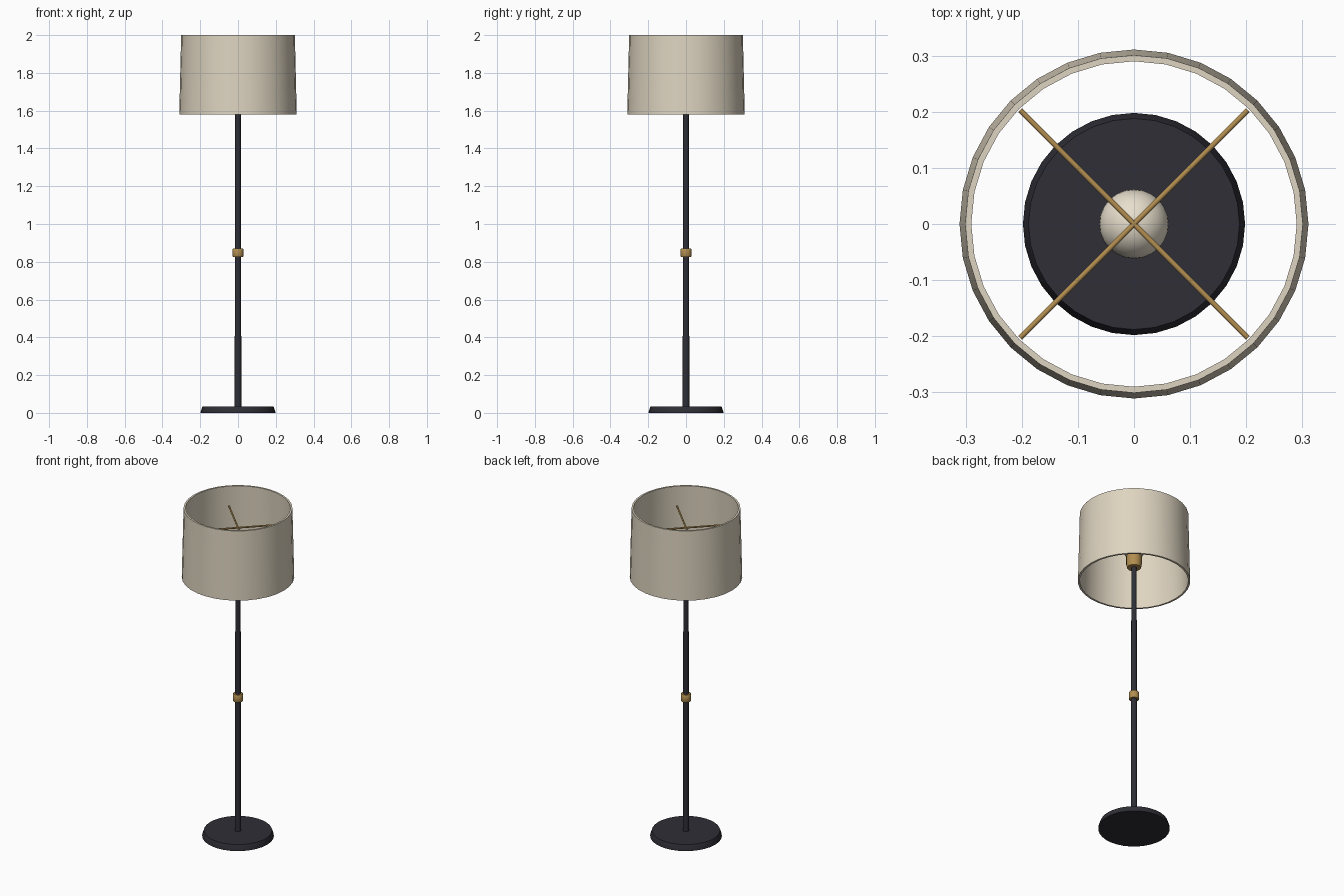
import bpy, bmesh, math
from mathutils import Matrix

if "Cube" in bpy.data.objects:
    bpy.data.objects.remove(bpy.data.objects["Cube"])


def material(name, rgb):
    lin = [c / 255 / 12.92 if c < 11 else ((c / 255 + 0.055) / 1.055) ** 2.4 for c in rgb]
    m = bpy.data.materials.new(name)
    m.diffuse_color = (*lin, 1)
    m.use_nodes = True
    m.node_tree.nodes["Principled BSDF"].inputs["Base Color"].default_value = m.diffuse_color
    return m


LINEN = material("linen", (222, 212, 192))
BULB = material("warm glass", (235, 226, 208))
BRASS = material("brass", (178, 142, 80))
BLACK = material("charcoal metal", (46, 46, 54))


def finish(name, bm, mat, angle=35):
    bmesh.ops.recalc_face_normals(bm, faces=bm.faces)
    mesh = bpy.data.meshes.new(name)
    bm.to_mesh(mesh)
    bm.free()
    mesh.materials.append(mat)
    ob = bpy.data.objects.new(name, mesh)
    bpy.context.collection.objects.link(ob)
    bpy.ops.object.select_all(action='DESELECT')
    ob.select_set(True)
    bpy.context.view_layer.objects.active = ob
    bpy.ops.object.shade_smooth_by_angle(angle=math.radians(angle))
    return ob


def lathe(name, profile, mat, sides=32, closed=False):
    """Revolve (radius, height) points round z; open profiles get capped ends."""
    bm = bmesh.new()
    rings = [[bm.verts.new((r * math.cos(2 * math.pi * i / sides),
                            r * math.sin(2 * math.pi * i / sides), z))
              for i in range(sides)] for r, z in profile]
    pairs = list(zip(rings, rings[1:]))
    if closed:
        pairs.append((rings[-1], rings[0]))
    else:
        bm.faces.new(rings[0])
        bm.faces.new(rings[-1])
    for a, b in pairs:
        for i in range(sides):
            j = (i + 1) % sides
            bm.faces.new((a[i], a[j], b[j], b[i]))
    return finish(name, bm, mat)


# Weighted foot and slightly tapering pole
lathe("base", [(0.198, 0), (0.198, 0.006), (0.188, 0.035)], BLACK)
lathe("pole", [(0.018, 0.03), (0.0145, 1.69)], BLACK, 16)

# Brass joint ring halfway up, and bulb socket
lathe("pole_collar", [(0.026, 0.825), (0.029, 0.83), (0.029, 0.865), (0.026, 0.87)], BRASS, 24)
lathe("socket", [(0.038, 1.665), (0.043, 1.685), (0.043, 1.735)], BRASS, 24)

# Round bulb
bm = bmesh.new()
bmesh.ops.create_uvsphere(bm, u_segments=24, v_segments=16, radius=0.062,
                          matrix=Matrix.Translation((0, 0, 1.785)))
finish("bulb", bm, BULB)

# Open drum shade with wall thickness
lathe("shade", [(0.311, 1.58), (0.301, 2.0), (0.290, 2.0), (0.300, 1.58)], LINEN, closed=True)

# Two crossed brass rods holding the shade
for k, yaw in enumerate((45, 135)):
    bm = bmesh.new()
    bmesh.ops.create_cone(bm, cap_ends=True, segments=8, radius1=0.005, radius2=0.005, depth=0.574,
                          matrix=Matrix.Translation((0, 0, 1.88))
                          @ Matrix.Rotation(math.radians(yaw), 4, 'Z')
                          @ Matrix.Rotation(math.pi / 2, 4, 'Y'))
    finish(f"shade_rod_{k + 1}", bm, BRASS, 50)
